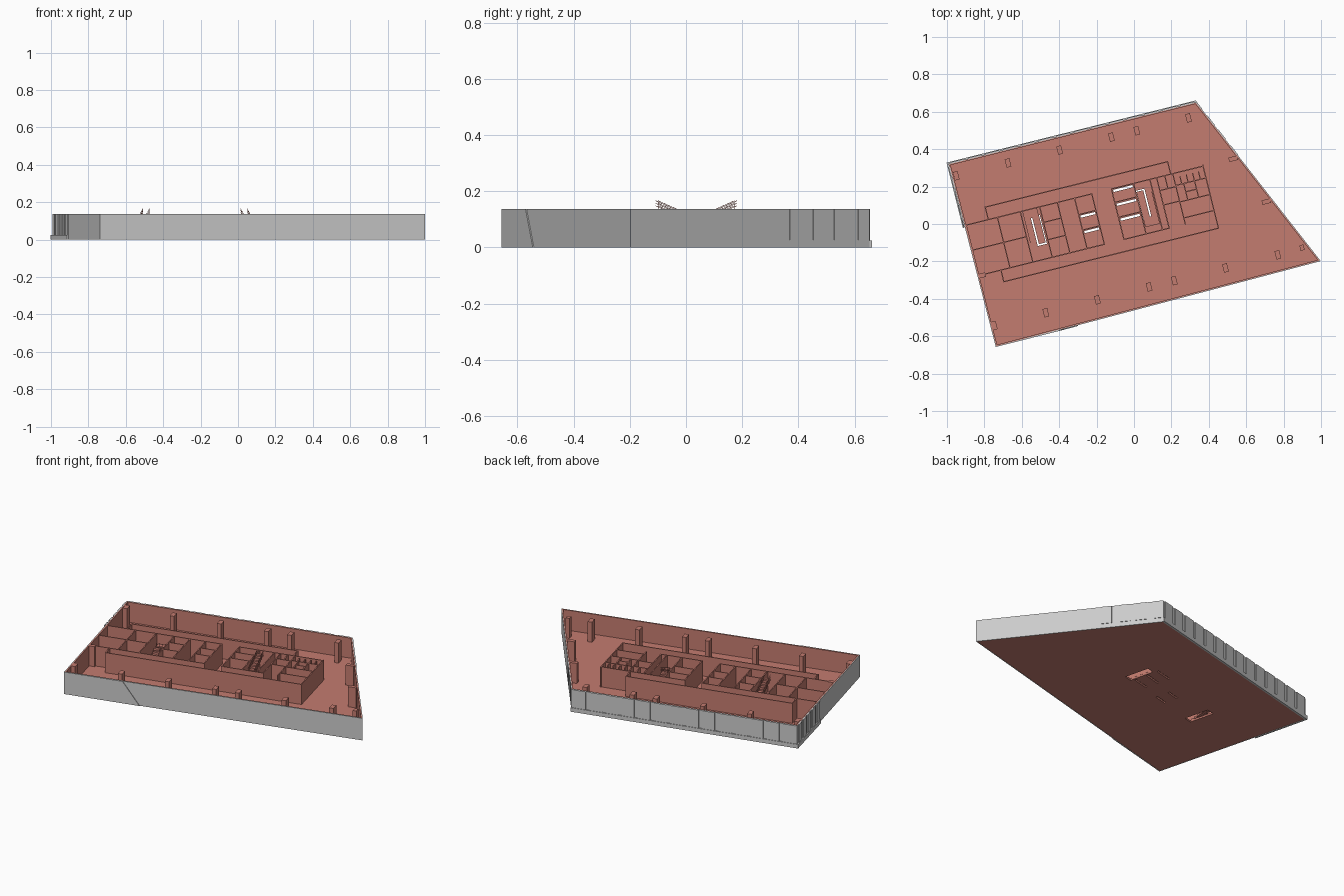
import bpy, bmesh, math
from mathutils import Vector, Matrix

if "Cube" in bpy.data.objects:
    bpy.data.objects.remove(bpy.data.objects["Cube"])

# The plan is drawn in building axes (u along, v across), then turned 14 degrees
TURN = Matrix.Rotation(math.radians(14), 4, 'Z')
FLOOR, TOP, T = 0.012, 0.137, 0.006

red = bpy.data.materials.new("brick_red")
red.diffuse_color = (0.55, 0.2, 0.16, 1)
red.use_nodes = True
red.node_tree.nodes["Principled BSDF"].inputs["Base Color"].default_value = red.diffuse_color


def make(name, bm, mat=None):
    bmesh.ops.recalc_face_normals(bm, faces=bm.faces)
    bm.transform(TURN)
    me = bpy.data.meshes.new(name)
    bm.to_mesh(me)
    bm.free()
    ob = bpy.data.objects.new(name, me)
    bpy.context.collection.objects.link(ob)
    if mat:
        me.materials.append(mat)
    return ob


def prism(bm, low, high):
    n = len(low)
    a = [bm.verts.new(p) for p in low]
    b = [bm.verts.new(p) for p in high]
    bm.faces.new(a[::-1])
    bm.faces.new(b)
    for i in range(n):
        j = (i + 1) % n
        bm.faces.new((a[i], a[j], b[j], b[i]))


def box(bm, u0, u1, v0, v1, z0, z1):
    pts = [(u0, v0), (u1, v0), (u1, v1), (u0, v1)]
    prism(bm, [(*p, z0) for p in pts], [(*p, z1) for p in pts])


def boxes(name, rects, z0, z1, mat=None):
    bm = bmesh.new()
    for r in rects:
        box(bm, *r, z0, z1)
    return make(name, bm, mat)


def walls(name, lines):
    h = T / 2
    return boxes(name, [(min(a, c) - h, max(a, c) + h, min(b, d) - h, max(b, d) + h)
                        for a, b, c, d in lines], FLOOR, TOP, red)


def inset(poly, d):
    # move every edge of a clockwise outline inwards and meet them again
    out = []
    for i, p in enumerate(poly):
        e0 = (p - poly[i - 1]).normalized()
        e1 = (poly[(i + 1) % len(poly)] - p).normalized()
        n0, n1 = Vector((e0.y, -e0.x)), Vector((e1.y, -e1.x))
        out.append(p + (n0 + n1) * d / (1 + n0.dot(n1)))
    return out


def ring(name, outer, inner, z0, z1, mat=None):
    bm = bmesh.new()
    rows = [[bm.verts.new((p.x, p.y, z)) for p in poly]
            for poly, z in ((outer, z0), (outer, z1), (inner, z1), (inner, z0))]
    n = len(outer)
    for k in range(4):
        for i in range(n):
            j = (i + 1) % n
            bm.faces.new((rows[k][i], rows[k][j], rows[(k + 1) % 4][j], rows[(k + 1) % 4][i]))
    return make(name, bm, mat)


# Outer shell: grey facade with red lining
A, B, D, F = [Vector(p) for p in ((-.885, .553), (.48, .553), (.921, -.434), (-.876, -.459))]
outline = [A, B, D, F]
mid, inner = inset(outline, .004), inset(outline, .01)
ring("facade", outline, mid, 0, TOP)
ring("facade_lining", mid, inner, FLOOR, TOP, red)

# Floor slab, cut for stairwells and lift gaps
bm = bmesh.new()
prism(bm, [(p.x, p.y, 0.001) for p in mid], [(p.x, p.y, FLOOR) for p in mid])
slab = make("floor_slab", bm, red)
gaps = [(.052, .1, .012, .17), (-.528, -.477, .01, .168)]
gaps += [(-.268, -.187, v - .006, v + .006) for v in (.022, .107)]
gaps += [(-.064, .042, v - .006, v + .006) for v in (.04, .122, .198)]
cutter = boxes("slab_cutter", gaps, -.1, .1)
mod = slab.modifiers.new("openings", 'BOOLEAN')
mod.operation, mod.object, mod.solver = 'DIFFERENCE', cutter, 'EXACT'
bpy.context.view_layer.objects.active = slab
bpy.ops.object.modifier_apply(modifier="openings")
bpy.data.objects.remove(cutter)

# Ledge and raised panels on the back and upper left facades
boxes("facade_ledge", [(-.893, .482, .553, .561), (-.893, -.885, .2, .561)], 0, .025)
back = [(-.875 + i * .0975, -.8 + i * .0975, .553, .558) for i in range(14)]
side = [(-.889, -.884, .205 + i * .07, .255 + i * .07) for i in range(5)]
boxes("facade_panels", back + side, .025, TOP)

# Thin panels on the upper part of the slanted end
bm = bmesh.new()
e = (D - B).normalized()
n = Vector((-e.y, e.x)) * .003
for y in (.64, .555, .48, .395):
    t = (.655 - y) / .853
    p, q = B.lerp(D, max(t - .03, .004)), B.lerp(D, t + .03)
    pts = [p, q, q + n, p + n]
    prism(bm, [(*c, .027) for c in pts], [(*c, TOP) for c in pts])
make("slanted_end_panels", bm)

# Front facade panel ending in a diagonal seam
bm = bmesh.new()
f = (D - F).normalized()
n = Vector((f.y, -f.x)) * .004
lo, hi = F + f * .455, F + f * .353
prism(bm, [(*F, 0), (*lo, 0), (*(lo + n), 0)], [(*F, TOP), (*hi, TOP), (*(hi + n), TOP)])
make("front_panel", bm)

# Columns
cols = [(u, .48) for u in (-.86, -.575, -.29, -.005, .135, .42)]
cols += [(u, -.346) for u in (-.856, -.572, -.288, -.003, .136, .418, .706)]
rects = [(u - .013, u + .013, v - .023, v + .023) for u, v in cols]
rects += [(.83, .852, -.355, -.325), (.575, .622, .198, .222),
          (.692, .74, -.067, -.043), (-.876, -.835, -.082, -.058)]
boxes("columns", rects, FLOOR, TOP, red)

# Corridor screens around the core
walls("corridor_walls", [
    (-.75, .28, .255, .28), (-.75, .28, -.75, .213), (.255, .28, .255, .213),
    (-.75, -.131, .433, -.131), (-.75, -.131, -.75, -.068), (.433, -.131, .433, .216)])

# Core: long walls, then cross walls
LO, HI = -.067, .211
walls("core_long_walls", [
    (-.872, HI, -.18, HI), (-.872, LO, -.18, LO),
    (-.072, HI, .433, HI), (-.072, LO, .177, LO), (-.872, .073, -.574, .073)])
walls("core_cross_walls", [(u, LO, u, HI) for u in
      (-.872, -.7, -.574, -.467, -.37, -.275, -.18, -.072, .05, .14, .177, .266)])

# Small rooms, lift dividers and cubicles
rooms = [(-.467, v, -.37, v) for v in (.03, .125)]
rooms += [(-.275, v, -.18, v) for v in (.035, .12)]
rooms += [(-.072, v, .05, v) for v in (.055, .137)]
rooms += [(.177, v, .266, v) for v in (.06, .14)]
rooms += [(.266, v, .433, v) for v in (-.033, .055, .146)]
rooms += [(u, .146, u, .185) for u in (.3, .335, .37, .402)]
rooms += [(u, .055, u, .146) for u in (.31, .37)]
rooms += [(.31, .1, .37, .1), (.222, .14, .222, HI)]
walls("room_walls", rooms)


# Stairs: two flights, a half landing and railings, turned end for end
def stair(name, cu, s):
    bm, rail = bmesh.new(), bmesh.new()
    N, run, half, mid_z = 8, .145, .0725, .074

    def part(target, a, b, c, d, z0, z1):
        us, vs = sorted((cu + s * a, cu + s * b)), sorted((.091 + s * c, .091 + s * d))
        box(target, *us, *vs, z0, z1)

    step, rise = run / N, (mid_z - FLOOR) / N
    for i in range(N):
        z = FLOOR + rise * (i + 1)
        part(bm, .005, .04, half - step * i, half - step * (i + 1), max(z - .012, FLOOR), z)
        z += mid_z - FLOOR
        part(bm, -.04, -.005, -half + step * i, -half + step * (i + 1), z - .012, z)
        for a in (-.041, -.005):
            c = -half + step * (i + .5)
            part(rail, a, a + .001, c, c + .001, z, z + .028)
    part(bm, -.04, .04, -half - .05, -half, mid_z - .008, mid_z)
    for a in (-.041, -.005):
        for h in (.01, .019, .028):
            ends = []
            for c, z in ((-half, mid_z + h), (half, TOP + h)):
                ends.append([(cu + s * (a + x), .091 + s * c, z + k)
                             for x, k in ((0, 0), (.0015, 0), (.0015, .002), (0, .002))])
            prism(rail, *ends)
    make(name, bm, red)
    make(name + "_railing", rail, red)


stair("right_stair", .095, 1)
stair("left_stair", -.523, -1)
